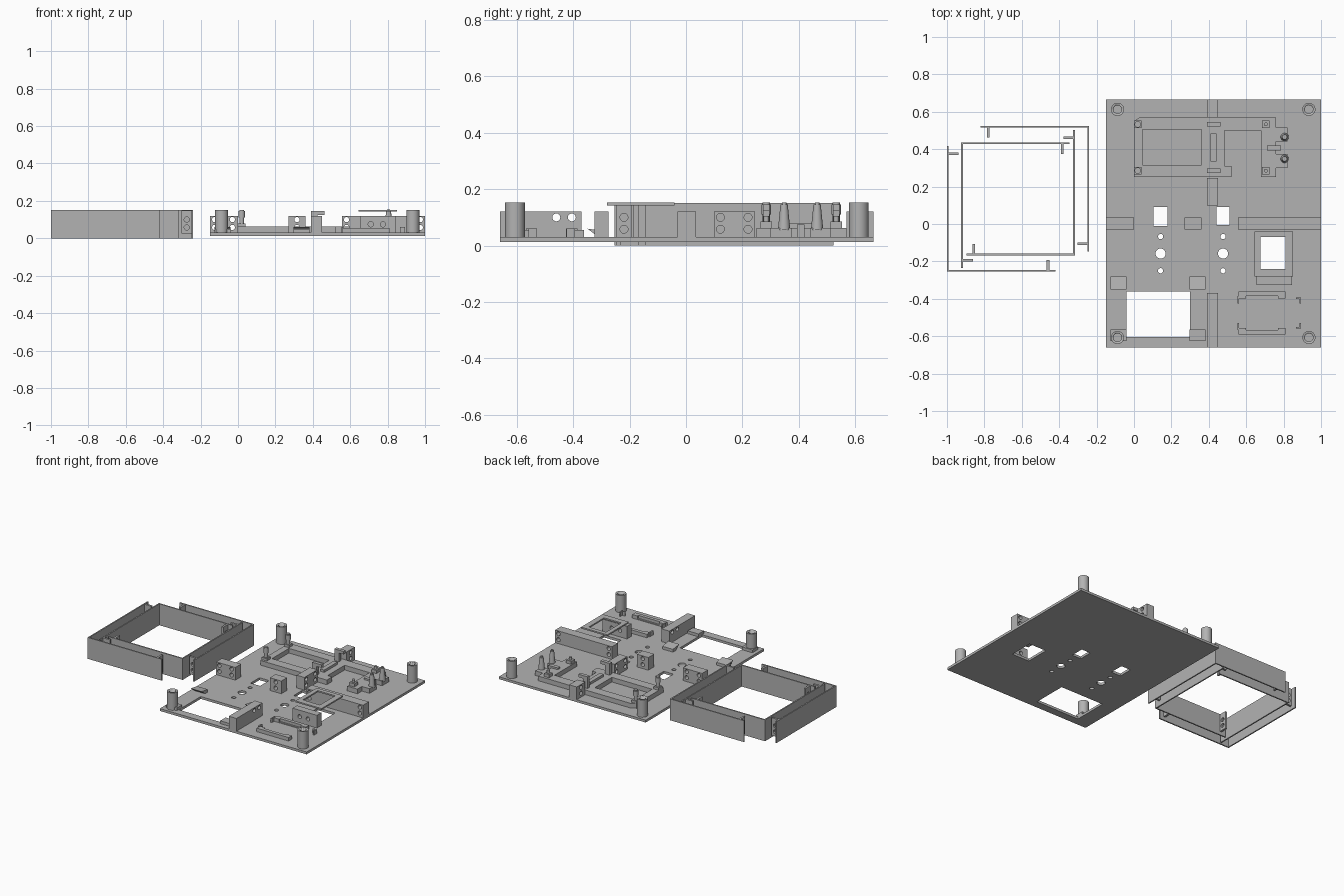
import bpy, bmesh, math
from mathutils import Matrix

cube = bpy.data.objects.get("Cube")
if cube:
    bpy.data.objects.remove(cube, do_unlink=True)

grey = bpy.data.materials.new("plain_grey")
grey.use_nodes = True
grey.diffuse_color = (0.45, 0.45, 0.45, 1)
grey.node_tree.nodes["Principled BSDF"].inputs["Base Color"].default_value = (0.45, 0.45, 0.45, 1)

DECK = 0.03     # top of the base plate
WALL = 0.12     # top of the mounting blocks
TOP = 0.152


def finish(name, bm):
    bmesh.ops.recalc_face_normals(bm, faces=bm.faces)
    mesh = bpy.data.meshes.new(name)
    bm.to_mesh(mesh)
    bm.free()
    obj = bpy.data.objects.new(name, mesh)
    mesh.materials.append(grey)
    bpy.context.collection.objects.link(obj)
    return obj


def prism(name, outline, z0, z1):
    bm = bmesh.new()
    base = bm.faces.new([bm.verts.new((x, y, z0)) for x, y in outline])
    up = bmesh.ops.extrude_face_region(bm, geom=[base])["geom"]
    bmesh.ops.translate(bm, vec=(0, 0, z1 - z0), verts=[v for v in up if isinstance(v, bmesh.types.BMVert)])
    return finish(name, bm)


def box(name, x0, x1, y0, y1, z0, z1):
    return prism(name, [(x0, y0), (x1, y0), (x1, y1), (x0, y1)], z0, z1)


def rod(name, center, r, length, axis="z", r2=None, sides=28):
    bm = bmesh.new()
    turn = {"x": Matrix.Rotation(math.pi / 2, 4, "Y"), "y": Matrix.Rotation(math.pi / 2, 4, "X"),
            "z": Matrix.Identity(4)}[axis]
    bmesh.ops.create_cone(bm, cap_ends=True, segments=sides, radius1=r, radius2=r if r2 is None else r2,
                          depth=length, matrix=Matrix.Translation(center) @ turn)
    obj = finish(name, bm)
    bpy.ops.object.select_all(action="DESELECT")
    obj.select_set(True)
    bpy.context.view_layer.objects.active = obj
    bpy.ops.object.shade_smooth_by_angle(angle=math.radians(35))
    return obj


def cut(obj, cutters):
    for c in cutters:
        mod = obj.modifiers.new("cut", "BOOLEAN")
        mod.operation, mod.solver, mod.object = "DIFFERENCE", "EXACT", c
    bpy.context.view_layer.update()
    mesh = bpy.data.meshes.new_from_object(obj.evaluated_get(bpy.context.evaluated_depsgraph_get()))
    obj.modifiers.clear()
    obj.data = mesh
    for c in cutters:
        bpy.data.objects.remove(c, do_unlink=True)
    return obj


def drilled(name, extents, axis, spots, levels=(0.058, 0.1)):
    """Mounting block with screw holes along one axis."""
    x0, x1, y0, y1, z0, z1 = extents
    block = box(name, *extents)
    holes = []
    for s in spots:
        for z in levels:
            c = ((x0 + x1) / 2, s, z) if axis == "x" else (s, (y0 + y1) / 2, z)
            holes.append(rod("hole", c, 0.014, 0.2, axis))
    return cut(block, holes)


# Base plate with its openings
openings = [box("opening", x0, x1, y0, y1, -0.1, 0.1) for x0, x1, y0, y1 in (
    (-0.04, 0.3, -0.605, -0.36), (0.105, 0.18, -0.01, 0.09),
    (0.44, 0.51, -0.005, 0.09), (0.675, 0.81, -0.24, -0.07))]
for x in (0.142, 0.476):
    for y, r in ((-0.067, 0.014), (-0.158, 0.027), (-0.25, 0.014)):
        openings.append(rod("opening", (x, y, 0), r, 0.3))
cut(box("base_plate", -0.15, 1.0, -0.66, 0.665, 0.013, DECK), openings)

# Corner bosses
for x in (-0.088, 0.935):
    for y in (-0.607, 0.613):
        cut(rod("corner_boss", (x, y, (DECK + TOP) / 2), 0.035, TOP - DECK),
            [rod("bore", (x, y, 0.16), 0.022, 0.2)])

# Drilled mounting blocks
drilled("cross_block_right", (-0.15, 0, -0.03, 0.035, DECK, WALL), "y", (-0.125, -0.03))
drilled("cross_block_middle", (0.27, 0.36, -0.03, 0.035, DECK, WALL), "y", (0.315,))
drilled("cross_block_left", (0.555, 1, -0.03, 0.035, DECK, WALL), "y", (0.58, 0.975))
drilled("long_block_back", (0.39, 0.45, 0.57, 0.665, DECK, WALL), "x", (0.617,))
drilled("long_block_middle", (0.39, 0.45, 0.1, 0.245, DECK, WALL), "x", (0.122, 0.22))
drilled("long_block_front", (0.39, 0.45, -0.66, -0.37, DECK, WALL), "x", (-0.46, -0.405), (0.1,))
drilled("display_block", (0.655, 0.845, -0.325, -0.275, DECK, WALL), "y", (0.71, 0.775), (0.075,))

# Raised display bezel
cut(box("display_bezel", 0.645, 0.85, -0.28, -0.04, 0.142, TOP),
    [box("window", 0.675, 0.81, -0.24, -0.07, 0, 0.3)])

# Board tray with two pockets
tray = prism("board_tray", [
    (0, 0.25), (0.52, 0.25), (0.52, 0.32), (0.68, 0.32), (0.68, 0.25), (0.76, 0.25), (0.76, 0.3),
    (0.82, 0.3), (0.82, 0.375), (0.76, 0.375), (0.76, 0.44), (0.82, 0.44), (0.82, 0.515),
    (0.76, 0.515), (0.76, 0.57), (0.03, 0.57), (0, 0.55)], DECK, 0.063)
cut(tray, [box("pocket", 0.045, 0.36, 0.315, 0.505, 0, 0.2),
           box("pocket", 0.485, 0.68, 0.31, 0.5, 0, 0.2)])
box("tray_rib", 0.41, 0.44, 0.335, 0.485, 0.06, 0.08)
box("tray_tab", 0.71, 0.785, 0.393, 0.42, DECK, 0.075)
for y in (0.285, 0.533):
    box("tray_pad", 0, 0.04, y - 0.02, y + 0.02, DECK, 0.08)
    rod("tray_pin", (0.02, y, 0.115), 0.013, 0.074)
    rod("pin_collar", (0.02, y, 0.128), 0.017, 0.035)
    box("standoff_pad", 0.685, 0.725, y - 0.02, y + 0.02, 0.06, 0.085)
    rod("standoff_pin", (0.705, y, 0.09), 0.01, 0.03)
    box("clip_stem", 0.39, 0.425, y - 0.012, y + 0.012, 0.06, 0.14)
    box("clip_hook", 0.39, 0.462, y - 0.012, y + 0.012, 0.125, 0.146)
for y in (0.348, 0.465):
    rod("tapered_post", (0.805, y, 0.1), 0.022, 0.09, r2=0.013)
    rod("post_tip", (0.805, y, 0.148), 0.008, 0.01)

# Battery opening ledges and retaining wedges
for x in (-0.083, 0.34):
    box("battery_ledge", x - 0.042, x + 0.042, -0.625, -0.565, DECK, 0.05)
    bm = bmesh.new()
    ends = [bm.faces.new([bm.verts.new((x + s, y, z)) for y, z in
                          ((-0.28, DECK), (-0.28, 0.05), (-0.35, 0.06), (-0.31, DECK))]) for s in (-0.042, 0.042)]
    bmesh.ops.bridge_loops(bm, edges=ends[0].edges[:] + ends[1].edges[:])
    finish("battery_wedge", bm)

# Small module rails and end clips
for y, inward in ((-0.38, -1), (-0.573, 1)):
    cut(box("module_rail", 0.56, 0.81, y - 0.018, y + 0.018, DECK, 0.055),
        [box("relief", 0.6, 0.77, y + inward * 0.018 - 0.012, y + inward * 0.018 + 0.012, 0.035, 0.1)])
    box("rail_stop", 0.553, 0.562, y + inward * 0.025 - 0.02, y + inward * 0.025 + 0.02, DECK, 0.06)
    box("end_clip", 0.885, 0.893, y + inward * 0.03 - 0.014, y + inward * 0.03 + 0.014, DECK, 0.06)
    box("end_clip_foot", 0.865, 0.893, y + inward * 0.018 - 0.004, y + inward * 0.018 + 0.004, DECK, 0.06)


def corner_wall(name, cx, cy, sx, sy):
    """L-shaped side wall: legs run from the corner in the sx and sy directions."""
    t, a, b = 0.009, 0.58, 0.67
    prism(name, [(cx, cy), (cx + sx * a, cy), (cx + sx * a, cy + sy * t), (cx + sx * t, cy + sy * t),
                 (cx + sx * t, cy + sy * b), (cx, cy + sy * b)], 0, TOP - 0.001)
    # drilled tabs near both free ends, pointing inward
    x, y = cx + sx * (a - 0.04), cy + sy * (b - 0.04)
    drilled(name + "_tab", (x - 0.007, x + 0.007, *sorted((cy + sy * t, cy + sy * 0.062)), 0.025, TOP - 0.002),
            "x", (cy + sy * 0.034,))
    drilled(name + "_tab", (*sorted((cx + sx * t, cx + sx * 0.062)), y - 0.007, y + 0.007, 0.025, TOP - 0.002),
            "y", (cx + sx * 0.034,))


# Four loose enclosure walls, nested beside the plate
corner_wall("outer_wall_back", -0.24, 0.524, -1, -1)
corner_wall("outer_wall_front", -1.0, -0.254, 1, 1)
corner_wall("inner_wall_back", -0.924, 0.436, 1, -1)
corner_wall("inner_wall_front", -0.316, -0.168, -1, 1)
